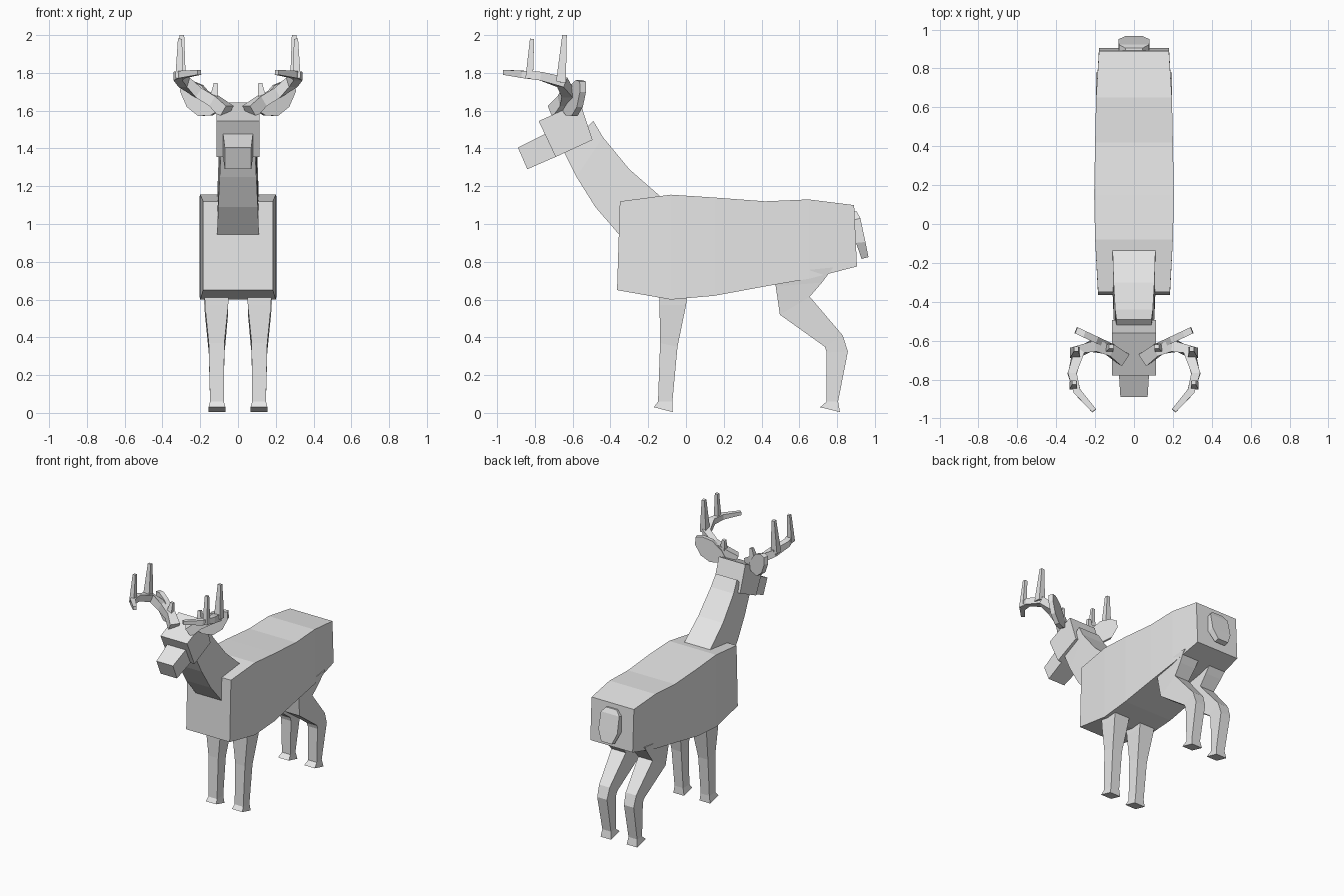
import bpy, bmesh
from mathutils import Vector

grey = bpy.data.materials.new("light grey")
grey.diffuse_color = (0.8, 0.8, 0.8, 1)


def make(name, rings, mirror=False):
    """Skin a list of equal-length closed rings and cap both ends."""
    bm = bmesh.new()
    vs = [[bm.verts.new(p) for p in r] for r in rings]
    n = len(vs[0])
    for a, b in zip(vs, vs[1:]):
        for i in range(n):
            j = (i + 1) % n
            bm.faces.new((a[i], a[j], b[j], b[i]))
    bm.faces.new(vs[0])
    bm.faces.new(vs[-1])
    bmesh.ops.recalc_face_normals(bm, faces=bm.faces)
    me = bpy.data.meshes.new(name)
    bm.to_mesh(me)
    bm.free()
    me.materials.append(grey)
    ob = bpy.data.objects.new(name, me)
    bpy.context.collection.objects.link(ob)
    if mirror:
        ob.modifiers.new("mirror", 'MIRROR')
    return ob


def block(name, sections, mirror=False):
    """Each section: one edge (y, z), opposite edge (y, z), x from, x to."""
    make(name, [[(x0, y1, z1), (x1, y1, z1), (x1, y2, z2), (x0, y2, z2)]
                for y1, z1, y2, z2, x0, x1 in sections], mirror)


def branch(name, path):
    """Square tapering bar along points (x, y, z, half width), mirrored."""
    pts = [Vector(p[:3]) for p in path]
    rings = []
    for i, p in enumerate(pts):
        t = (pts[min(i + 1, len(pts) - 1)] - pts[max(i - 1, 0)]).normalized()
        ref = Vector((0, 1, 0)) if abs(t.z) > 0.8 else Vector((0, 0, 1))
        s = t.cross(ref).normalized()
        u = s.cross(t)
        h = path[i][3]
        rings.append([p + s * a * h + u * b * h
                      for a, b in ((-1, -1), (1, -1), (1, 1), (-1, 1))])
    make(name, rings, True)


# Torso: lower edge, upper edge, half width
block("torso", [(y1, z1, y2, z2, -w, w) for y1, z1, y2, z2, w in [
    (-.365, .65, -.35, 1.12, .185), (-.08, .60, -.08, 1.155, .2),
    (.15, .62, .15, 1.14, .205), (.42, .67, .42, 1.12, .2),
    (.65, .71, .65, 1.13, .195), (.905, .775, .89, 1.10, .18)]])

# Neck, head and muzzle
block("neck", [(y1, z1, y2, z2, -w, w) for y1, z1, y2, z2, w in [
    (-.32, .91, -.08, 1.09, .11), (-.355, .945, -.14, 1.15, .11),
    (-.48, 1.09, -.30, 1.29, .105), (-.58, 1.25, -.44, 1.46, .097),
    (-.65, 1.39, -.49, 1.545, .09)]])
block("head", [(-.495, 1.445, -.56, 1.643, -.113, .113),
               (-.69, 1.355, -.78, 1.545, -.113, .113)])
block("muzzle", [(-.675, 1.362, -.73, 1.485, -.08, .08),
                 (-.84, 1.29, -.89, 1.405, -.07, .07)])

# Legs: front edge, back edge, inner x, outer x
block("front_leg", [
    (-.14, .70, .02, .70, .045, .18), (-.14, .57, 0, .57, .052, .175),
    (-.137, .37, -.045, .35, .072, .155), (-.148, .06, -.072, .06, .075, .148),
    (-.17, .03, -.07, .004, .066, .156)], True)
block("hind_leg", [
    (.475, .74, .78, .77, .05, .195), (.475, .67, .72, .69, .05, .185),
    (.497, .52, .655, .615, .053, .175), (.735, .35, .83, .41, .068, .158),
    (.745, .32, .857, .325, .072, .155), (.745, .06, .805, .06, .075, .148),
    (.71, .03, .815, .004, .066, .156)], True)

# Tail: leaf-shaped slab hanging from the rump
block("tail", [(y1, z1, y2, z2, -w, w) for y1, z1, y2, z2, w in [
    (.88, 1.065, .905, 1.065, .045), (.88, 1.02, .923, 1.03, .078),
    (.90, .90, .95, .905, .08), (.93, .815, .966, .825, .045)]])

# Ears: flat leaf swept outward and back
leaf = [(.10, 1.60), (.14, 1.575), (.205, 1.572), (.265, 1.62), (.30, 1.70),
        (.297, 1.755), (.255, 1.762), (.19, 1.735), (.13, 1.665)]
make("ear", [[(x + d * .4, -.63 + .47 * (x - .12) - d, z) for x, z in leaf]
             for d in (-.016, .016)], True)

# Antlers: curved beam with upright tines
branch("antler_beam", [
    (.06, -.69, 1.595, .036), (.125, -.645, 1.65, .031),
    (.21, -.628, 1.695, .029), (.285, -.655, 1.75, .028),
    (.318, -.77, 1.783, .023), (.293, -.86, 1.792, .019),
    (.205, -.96, 1.803, .013)])
branch("antler_rear_tine", [(.302, -.662, 1.75, .026), (.297, -.643, 2.0, .012)])
branch("antler_front_tine", [(.312, -.83, 1.77, .02), (.307, -.815, 1.98, .011)])
branch("antler_brow_tine", [(.13, -.64, 1.655, .022), (.117, -.63, 1.745, .011)])
